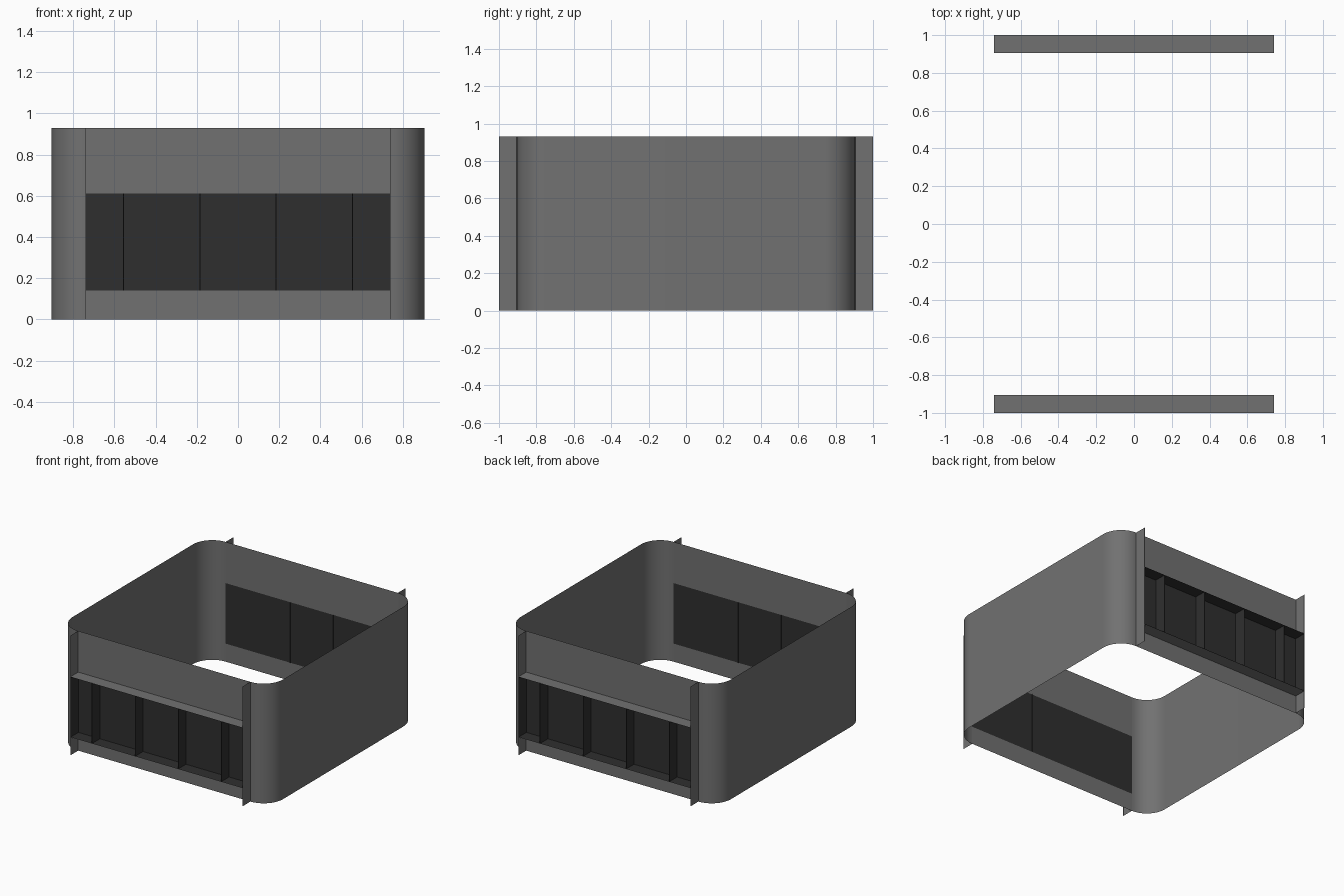
import bpy
from math import sin, cos, pi

if "Cube" in bpy.data.objects:
    bpy.data.objects.remove(bpy.data.objects["Cube"])

W, R, H = 0.905, 0.165, 0.93      # half width, corner radius, height
E = W - R                         # half width of the recessed bay
OUT = 1.0                         # outer reach of fins and ledges
Z0, Z1 = 0.14, 0.61               # window sill and head
G = 0.002                         # gap between grey sheets and dark lining


def material(name, v):
    m = bpy.data.materials.new(name)
    m.diffuse_color = (v, v, v, 1)
    m.use_nodes = True
    m.node_tree.nodes["Principled BSDF"].inputs["Base Color"].default_value = m.diffuse_color
    return m


grey = material("grey_wall", 0.167)
dark = material("dark_window", 0.0284)


def add_mesh(name, verts, faces, mat):
    me = bpy.data.meshes.new(name)
    me.from_pydata(verts, [], faces)
    me.materials.append(mat)
    bpy.context.collection.objects.link(bpy.data.objects.new(name, me))
    return me


def sheets(name, quads, s=1, mat=grey):
    """Object made of separate quads, turned half round when s is -1."""
    verts = [(s * x, s * y, z) for q in quads for x, y, z in q]
    add_mesh(name, verts, [tuple(range(i, i + 4)) for i in range(0, len(verts), 4)], mat)


def front(x0, x1, z0, z1, y=-W):
    return [(x0, y, z0), (x1, y, z0), (x1, y, z1), (x0, y, z1)]


def side(x, z0, z1, y1=-W):
    return [(x, -OUT, z0), (x, y1, z0), (x, y1, z1), (x, -OUT, z1)]


def flat(z, up=True):
    q = [(-E, -OUT, z), (E, -OUT, z), (E, -W, z), (-E, -W, z)]
    return q if up else q[::-1]


def blade(x, y1):
    """Very thin upright mullion with a front edge."""
    return [side(x + G, Z0, Z1, y1), side(x - G, Z0, Z1, y1)[::-1],
            front(x - G, x + G, Z0, Z1, -OUT),
            front(x - G, x + G, Z0, Z1, y1)[::-1]]


def wall(name, s):
    """Side wall with two rounded corners, as one smooth sheet."""
    n = 14
    pts = []
    for cy, a0 in ((-E, -pi / 2), (E, 0)):
        for i in range(n + 1):
            a = a0 + pi / 2 * i / n
            pts.append((s * (E + R * cos(a)), s * (cy + R * sin(a))))
    verts = [(x, y, z) for x, y in pts for z in (0, H)]
    faces = [(2 * i, 2 * i + 2, 2 * i + 3, 2 * i + 1) for i in range(len(pts) - 1)]
    add_mesh(name, verts, faces, grey).shade_smooth()


for s, fb, lr in ((1, "front", "right"), (-1, "back", "left")):
    wall(lr + "_wall", s)
    # grey bands above and below the window
    sheets(fb + "_bands", [front(-E, E, 0, Z0), front(-E, E, Z1, H)], s)
    # grey fins and ledges standing out from the wall
    sheets(fb + "_fins", [side(E, 0, H), side(-E, 0, H)[::-1],
                          front(E - G, E, 0, H, -OUT), front(-E, G - E, 0, H, -OUT)], s)
    sheets(fb + "_ledges", [flat(Z1), flat(Z0, False)], s)
    # dark glass in five panes
    xs = [-E, -0.555, -0.185, 0.185, 0.555, E]
    sheets(fb + "_glass", [front(a, b, Z0, Z1) for a, b in zip(xs, xs[1:])], s, dark)
    # dark mullions, the middle two reaching just through the glass
    for i, x in enumerate(xs[1:-1], 1):
        inner = -W + 2 * G if abs(x) < 0.3 else -W
        sheets(f"{fb}_mullion_{i}", blade(x, inner), s, dark)
    # dark lining of the window recess
    sheets(fb + "_lining", [flat(Z0 + G), flat(Z1 - G, False),
                            side(-E + G, Z0, Z1), side(E - G, Z0, Z1)[::-1]], s, dark)
